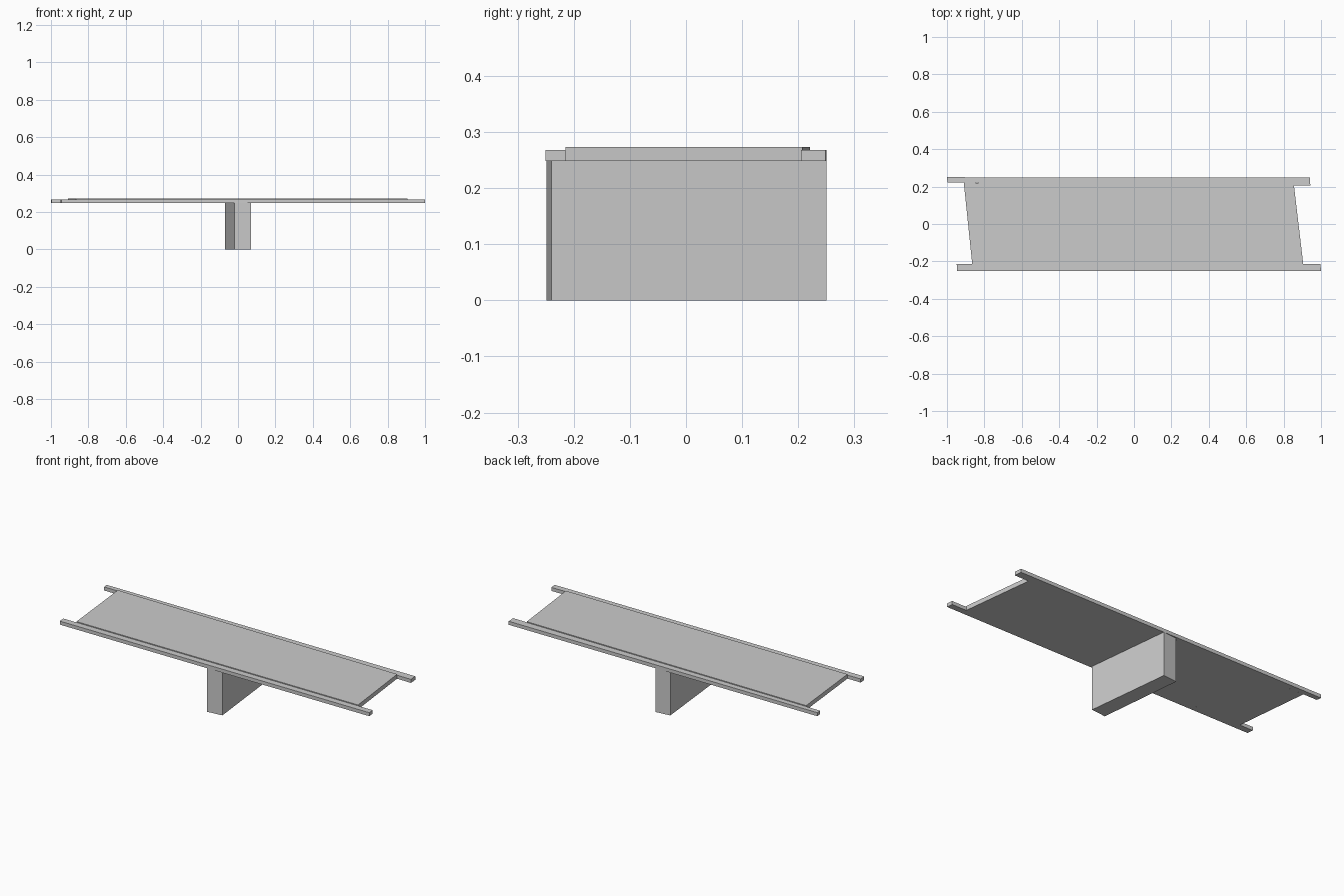
import bpy, bmesh

if "Cube" in bpy.data.objects:
    bpy.data.objects.remove(bpy.data.objects["Cube"])


def prism(name, outline, z0, z1):
    """Extrude a plan outline (counter-clockwise) from z0 to z1."""
    bm = bmesh.new()
    face = bm.faces.new([bm.verts.new((x, y, z0)) for x, y in outline])
    top = bmesh.ops.extrude_face_region(bm, geom=[face], use_keep_orig=True)
    verts = [g for g in top["geom"] if isinstance(g, bmesh.types.BMVert)]
    bmesh.ops.translate(bm, verts=verts, vec=(0, 0, z1 - z0))
    bmesh.ops.recalc_face_normals(bm, faces=bm.faces)
    mesh = bpy.data.meshes.new(name)
    bm.to_mesh(mesh)
    bm.free()
    obj = bpy.data.objects.new(name, mesh)
    bpy.context.collection.objects.link(obj)
    return obj


BASE, RAIL_TOP, DECK_TOP = 0.248, 0.268, 0.273

# Skewed road deck, standing slightly above the side kerbs
prism("deck", [(-0.865, -0.214), (0.905, -0.215), (0.855, 0.208), (-0.91, 0.221)],
      BASE, DECK_TOP)

# Side kerbs, projecting past both deck ends
prism("front_kerb", [(-0.945, -0.25), (1.0, -0.25), (0.997, -0.215), (-0.948, -0.214)],
      BASE, RAIL_TOP)
prism("back_kerb", [(-0.997, 0.222), (0.943, 0.205), (0.94, 0.249), (-1.0, 0.25)],
      BASE, RAIL_TOP)

# Skewed supporting pier
prism("pier", [(-0.02, -0.249), (0.07, -0.24), (0.016, 0.25), (-0.07, 0.241)],
      0.0, BASE)
